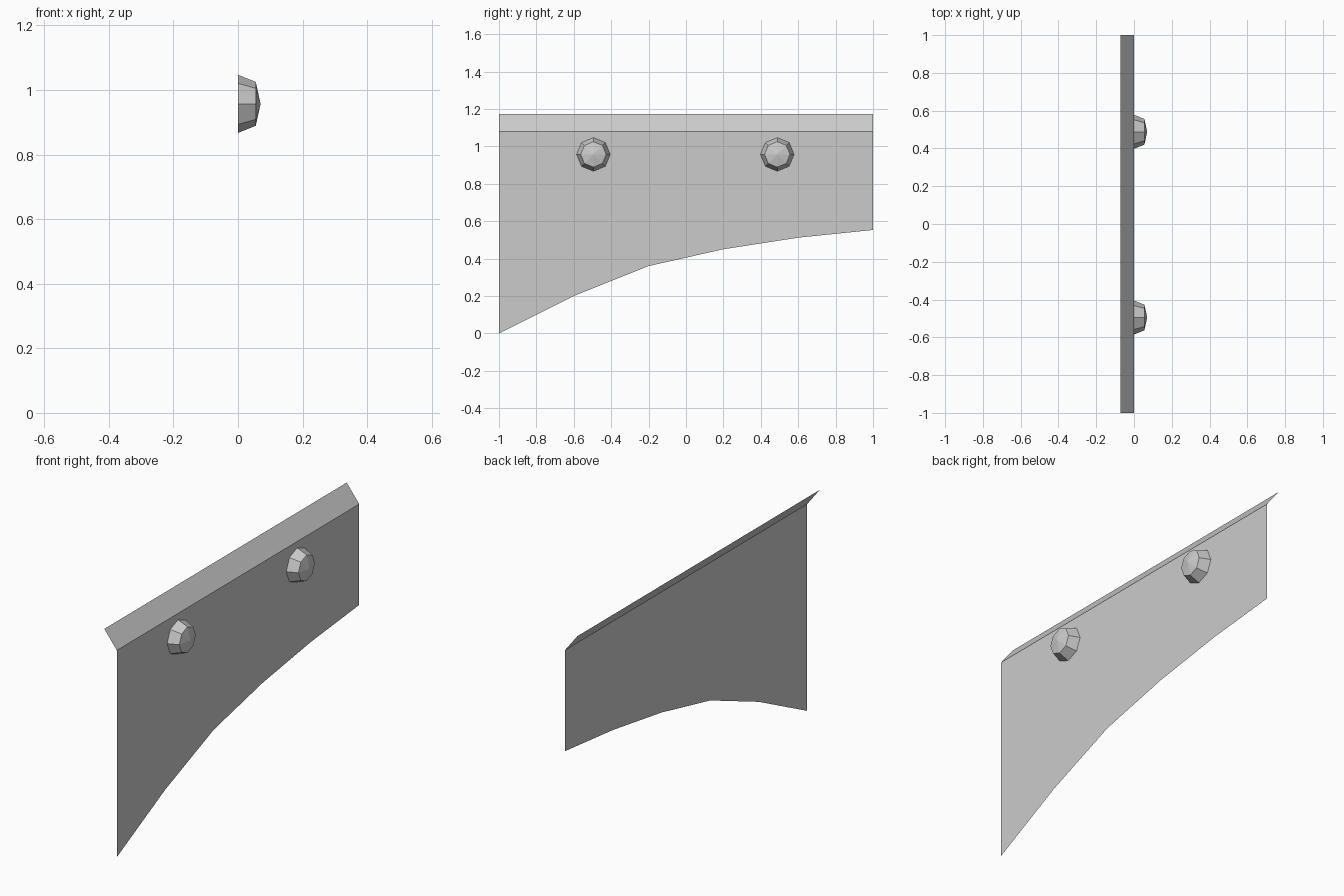
import bpy, bmesh, math

if "Cube" in bpy.data.objects:
    bpy.data.objects.remove(bpy.data.objects["Cube"])

metal = bpy.data.materials.new("grey metal")
metal.diffuse_color = (0.6, 0.6, 0.6, 1)
metal.use_nodes = True
metal.node_tree.nodes["Principled BSDF"].inputs["Base Color"].default_value = metal.diffuse_color


def make_object(name, bm):
    mesh = bpy.data.meshes.new(name)
    bm.to_mesh(mesh)
    bm.free()
    mesh.materials.append(metal)
    obj = bpy.data.objects.new(name, mesh)
    bpy.context.collection.objects.link(obj)
    return obj


# Thin panel with a curved lower edge and a flange bent back along the top
LOWER_EDGE = [(-1, 0), (-0.6, 0.2), (-0.2, 0.36), (0.2, 0.45), (0.6, 0.512), (1, 0.553)]
BEND_Z, FLANGE_X, FLANGE_Z = 1.08, -0.072, 1.173

bm = bmesh.new()
lower = [bm.verts.new((0, y, z)) for y, z in LOWER_EDGE]
bend_right, bend_left = [bm.verts.new((0, y, BEND_Z)) for y in (1, -1)]
tip_right, tip_left = [bm.verts.new((FLANGE_X, y, FLANGE_Z)) for y in (1, -1)]
bm.faces.new(lower + [bend_right, bend_left])
bm.faces.new([bend_left, bend_right, tip_right, tip_left])
make_object("panel", bm)


# Eight-sided domed bolt heads, open where they meet the panel
def bolt(name, y, z=0.957, sides=8):
    bm = bmesh.new()
    rings = []
    for x, r in ((0, 0.09), (0.055, 0.068)):
        angles = [2 * math.pi * i / sides for i in range(sides)]
        rings.append([bm.verts.new((x, r * math.cos(a), r * math.sin(a))) for a in angles])
    tip = bm.verts.new((0.07, 0, 0))
    base, rim = rings
    for i in range(sides):
        j = (i + 1) % sides
        bm.faces.new([base[i], base[j], rim[j], rim[i]])
        bm.faces.new([rim[i], rim[j], tip])
    make_object(name, bm).location = (0, y, z)


bolt("front_bolt", -0.495)
bolt("back_bolt", 0.488)
